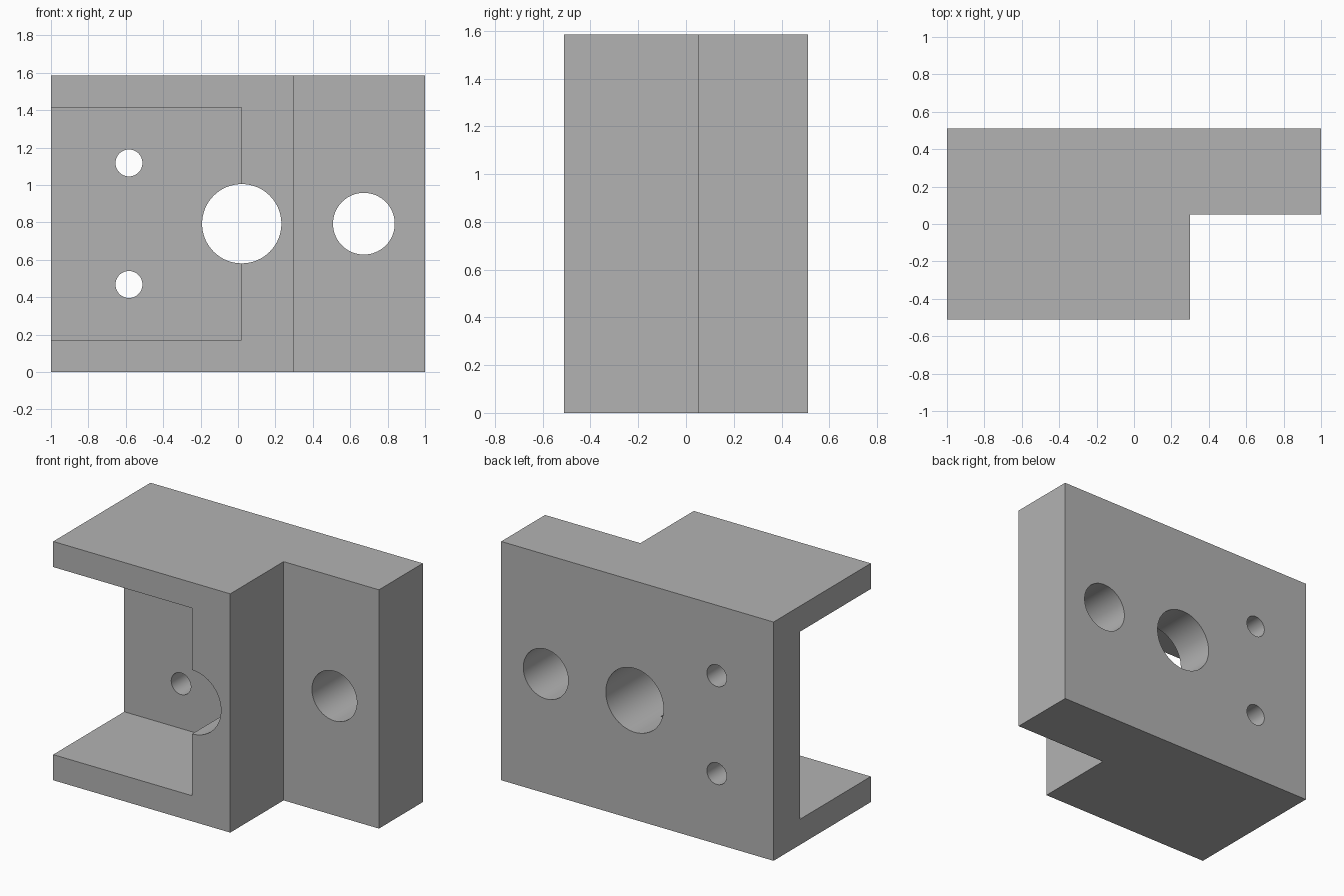
import bpy
import math

cube = bpy.data.objects.get("Cube")
if cube:
    bpy.data.objects.remove(cube, do_unlink=True)

HEIGHT, BACK, FRONT = 1.585, 0.51, -0.51
STEP_X, STEP_Y = 0.30, 0.05
MID = HEIGHT / 2

grey = bpy.data.materials.new("plain grey")
grey.use_nodes = True
grey.diffuse_color = (0.45, 0.45, 0.45, 1)
grey.node_tree.nodes["Principled BSDF"].inputs["Base Color"].default_value = (0.45, 0.45, 0.45, 1)


def finish(obj, name):
    obj.name = name
    obj.data.materials.clear()
    obj.data.materials.append(grey)
    return obj


def box(name, low, high):
    centre = [(a + b) / 2 for a, b in zip(low, high)]
    bpy.ops.mesh.primitive_cube_add(size=1, location=centre)
    obj = bpy.context.object
    obj.scale = [b - a for a, b in zip(low, high)]
    bpy.ops.object.transform_apply(location=True, rotation=True, scale=True)
    return finish(obj, name)


def drill(name, x, z, radius):
    bpy.ops.mesh.primitive_cylinder_add(vertices=64, radius=radius, depth=2,
                                        location=(x, 0, z), rotation=(math.pi / 2, 0, 0))
    return finish(bpy.context.object, name)


# Stepped block: L-shaped plan extruded upwards
plan = [(-1, FRONT), (STEP_X, FRONT), (STEP_X, STEP_Y), (1, STEP_Y), (1, BACK), (-1, BACK)]
n = len(plan)
verts = [(x, y, z) for z in (0, HEIGHT) for x, y in plan]
faces = [tuple(reversed(range(n))), tuple(range(n, 2 * n))]
faces += [(i, (i + 1) % n, (i + 1) % n + n, i + n) for i in range(n)]
mesh = bpy.data.meshes.new("bracket_block")
mesh.from_pydata(verts, [], faces)
block = bpy.data.objects.new("bracket_block", mesh)
bpy.context.collection.objects.link(block)
finish(block, "bracket_block")

# Pocket open to the front and the right, then the through holes
cutters = [
    box("pocket_cutter", (-1.2, -0.8, 0.17), (0.02, 0.235, HEIGHT - 0.17)),
    drill("large_hole_cutter", 0.02, MID, 0.212),
    drill("side_hole_cutter", 0.673, MID, 0.165),
    drill("lower_screw_hole_cutter", -0.583, MID - 0.325, 0.072),
    drill("upper_screw_hole_cutter", -0.583, MID + 0.325, 0.072),
]

bpy.ops.object.select_all(action="DESELECT")
block.select_set(True)
bpy.context.view_layer.objects.active = block
for cutter in cutters:
    mod = block.modifiers.new(cutter.name, "BOOLEAN")
    mod.operation = "DIFFERENCE"
    mod.solver = "EXACT"
    mod.object = cutter
    bpy.ops.object.modifier_apply(modifier=mod.name)
for cutter in cutters:
    bpy.data.objects.remove(cutter, do_unlink=True)

bpy.ops.object.shade_smooth_by_angle(angle=math.radians(30))
